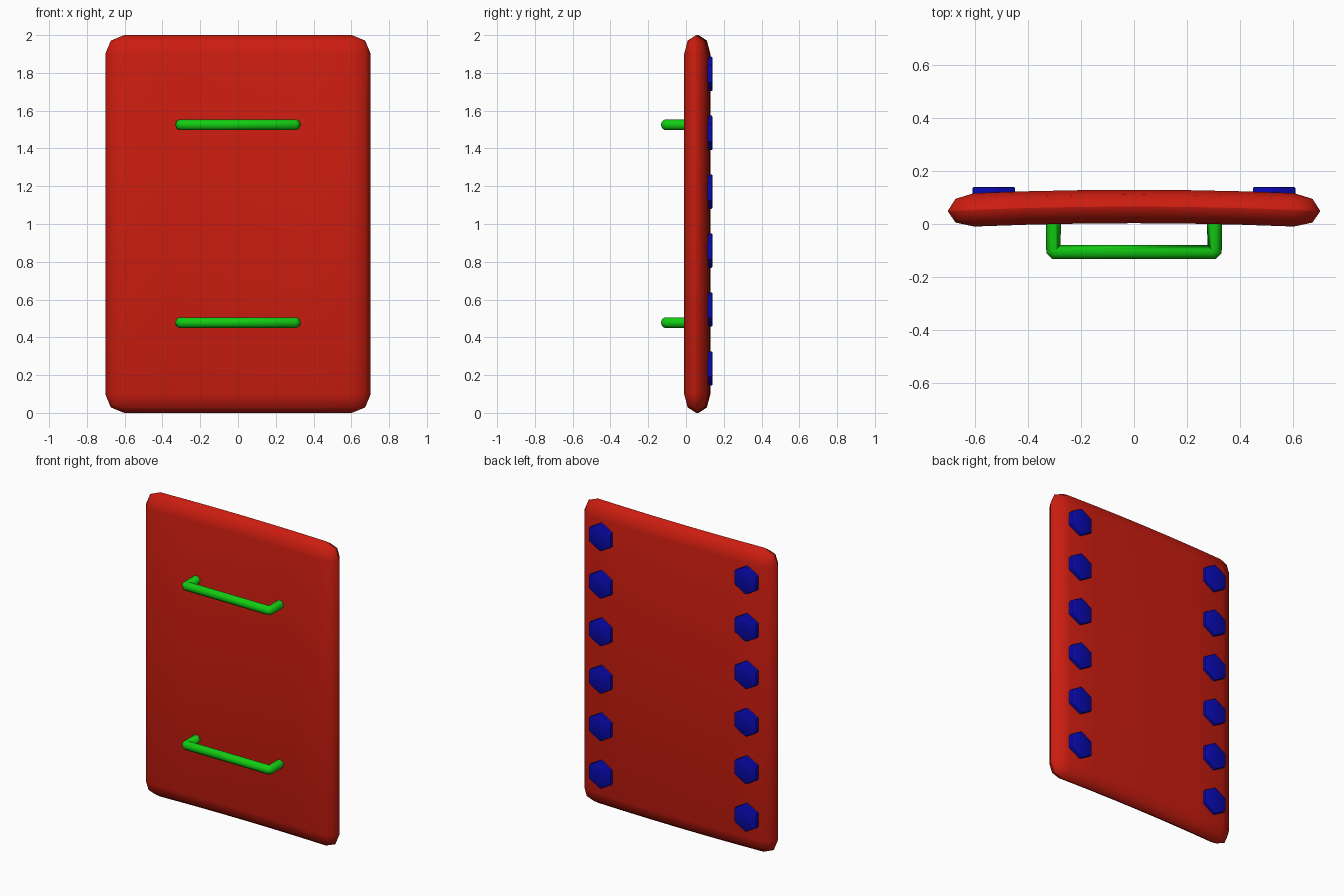
import bpy, bmesh, math
from mathutils import Matrix

if "Cube" in bpy.data.objects:
    bpy.data.objects.remove(bpy.data.objects["Cube"])


def material(name, rgb):
    m = bpy.data.materials.new(name)
    m.diffuse_color = (*rgb, 1)
    m.use_nodes = True
    m.node_tree.nodes["Principled BSDF"].inputs["Base Color"].default_value = m.diffuse_color
    return m


RED = material("red", (0.6, 0.012, 0.005))
GREEN = material("green", (0.006, 0.6, 0.006))
BLUE = material("blue", (0.003, 0.003, 0.45))


def make_object(name, bm, mat, angle):
    bmesh.ops.recalc_face_normals(bm, faces=bm.faces)
    mesh = bpy.data.meshes.new(name)
    bm.to_mesh(mesh)
    bm.free()
    mesh.materials.append(mat)
    ob = bpy.data.objects.new(name, mesh)
    bpy.context.collection.objects.link(ob)
    bpy.ops.object.select_all(action='DESELECT')
    ob.select_set(True)
    bpy.context.view_layer.objects.active = ob
    bpy.ops.object.shade_smooth_by_angle(angle=math.radians(angle))
    return ob


# Board: rounded slab, flattened and gently bowed towards the back
bm = bmesh.new()
bmesh.ops.create_cube(bm, size=1, matrix=Matrix.Diagonal((1.405, 0.2, 2, 1)))
bmesh.ops.bevel(bm, geom=bm.edges[:], offset=0.0995, segments=2, profile=0.5,
                affect='EDGES')
for x in (-0.4, -0.2, 0, 0.2, 0.4):
    bmesh.ops.bisect_plane(bm, geom=bm.verts[:] + bm.edges[:] + bm.faces[:],
                           plane_co=(x, 0, 0), plane_no=(1, 0, 0))
for v in bm.verts:
    v.co.y = v.co.y * 0.63 + 0.049 + 0.017 * (1 - (v.co.x / 0.7) ** 2)
    v.co.z += 1
make_object("shield_board", bm, RED, 60)


# Handles: round bars bent into a bracket
def handle(name, z):
    curve = bpy.data.curves.new(name, 'CURVE')
    curve.dimensions = '3D'
    curve.bevel_depth = 0.029
    curve.bevel_resolution = 3
    half = [(0.304, 0.03), (0.304, -0.099), (0.297, -0.106)]
    path = half + [(-x, y) for x, y in reversed(half)]
    sp = curve.splines.new('POLY')
    sp.points.add(len(path) - 1)
    for p, (x, y) in zip(sp.points, path):
        p.co = (x, y, z, 1)
    ob = bpy.data.objects.new(name, curve)
    bpy.context.collection.objects.link(ob)
    curve.materials.append(GREEN)


handle("upper_handle", 1.525)
handle("lower_handle", 0.478)

# Hexagonal bolt heads in two columns on the back
for side, x in (("left", -0.529), ("right", 0.529)):
    for i in range(6):
        bm = bmesh.new()
        centre = (x, 0.115, 0.235 + i * 0.312)
        place = (Matrix.Translation(centre)
                 @ Matrix.Rotation(math.radians(90), 4, 'X'))
        bmesh.ops.create_cone(bm, cap_ends=True, segments=6, radius1=0.0925,
                              radius2=0.0925, depth=0.05, matrix=place)
        bmesh.ops.bevel(bm, geom=bm.edges[:], offset=0.006, segments=2,
                        profile=0.5, affect='EDGES')
        make_object(f"{side}_bolt_{i + 1}", bm, BLUE, 30)
